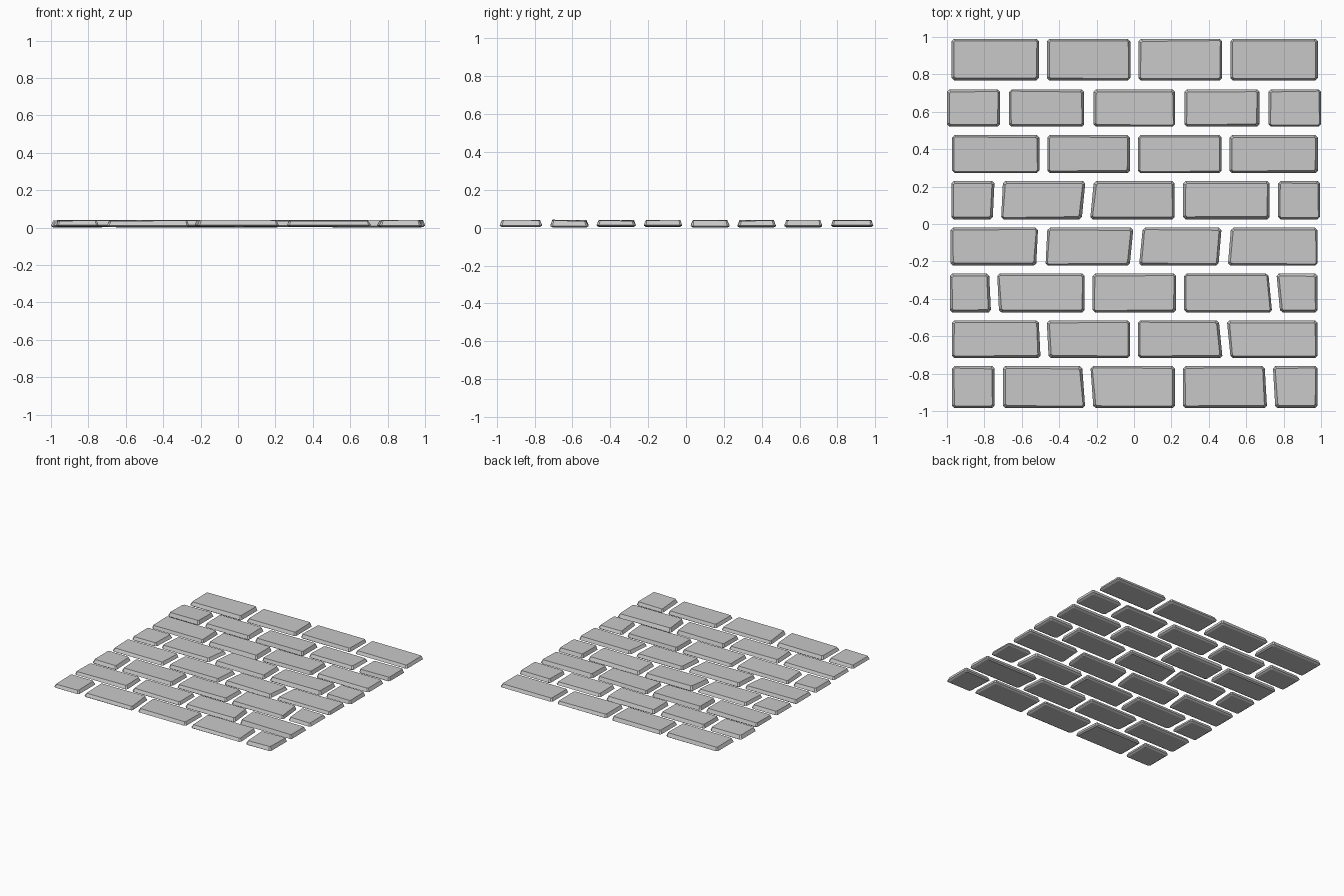
import bpy
import bmesh
import random
from mathutils import Vector

random.seed(4)

cube = bpy.data.objects.get("Cube")
if cube:
    bpy.data.objects.remove(cube)

stone = bpy.data.materials.new("stone_grey")
stone.use_nodes = True
grey = (0.58, 0.58, 0.58, 1)
stone.diffuse_color = grey
stone.node_tree.nodes["Principled BSDF"].inputs["Base Color"].default_value = grey

SIGNS = [Vector(s) for s in ((1, 1), (-1, 1), (-1, -1), (1, -1))]


def inset(quad, amount):
    """Move each corner inwards, a little unevenly."""
    return [c + s * (amount + random.uniform(-0.003, 0.003))
            for c, s in zip(quad, SIGNS)]


def cut_corners(quad, heights, size):
    """Turn four corners into a ring of eight points with chamfered corners."""
    ring = []
    for i, corner in enumerate(quad):
        for neighbour in (quad[i - 1], quad[(i + 1) % len(quad)]):
            p = corner + (neighbour - corner).normalized() * size
            ring.append((p.x, p.y, heights[i]))
    return ring


def make_brick(name, quad):
    """Slab with chamfered corners, bevelled underside and tapered sides."""
    base = random.triangular(0, 0.009, 0.008)
    # tilt the top as a plane so that it stays flat
    tilt_x, tilt_y = random.uniform(-0.002, 0.002), random.uniform(-0.002, 0.002)
    high = [0.04 + s.x * tilt_x + s.y * tilt_y for s in SIGNS]

    bm = bmesh.new()
    rings = [[bm.verts.new(p) for p in cut_corners(*level)] for level in (
        (inset(quad, 0.013), [base] * 4, 0.007),
        (quad, [base + 0.008] * 4, 0.013),
        (inset(quad, 0.012), high, 0.007))]
    bm.faces.new(rings[0][::-1])
    bm.faces.new(rings[-1])
    for lower, upper in zip(rings, rings[1:]):
        for i in range(len(lower)):
            j = (i + 1) % len(lower)
            bm.faces.new((lower[i], lower[j], upper[j], upper[i]))
    bmesh.ops.recalc_face_normals(bm, faces=bm.faces)
    mesh = bpy.data.meshes.new(name)
    bm.to_mesh(mesh)
    bm.free()
    mesh.materials.append(stone)
    brick = bpy.data.objects.new(name, mesh)
    bpy.context.collection.objects.link(brick)
    return brick


# Courses from back to front:
# front edge, back edge, left end, right end, joint gap, (joint centre, lean)
courses = [
    (.767, .99, -.975, .983, .044, [(-.487, 0), (.002, 0), (.493, 0)]),
    (.52, .72, -1, 1, .05, [(-.692, 0), (-.241, 0), (.245, 0), (.695, 0)]),
    (.272, .475, -.972, .983, .043, [(-.485, 0), (0, 0), (.49, 0)]),
    (.025, .23, -.977, .995, .045, [(-.728, .01), (-.247, .02), (.24, 0), (.748, 0)]),
    (-.223, -.02, -.98, .982, .05, [(-.493, .01), (.012, .02), (.485, .017)]),
    (-.473, -.265, -.985, .982, .043, [(-.748, -.01), (-.243, 0), (.247, 0), (.75, -.02)]),
    (-.717, -.515, -.973, .982, .043, [(-.483, -.01), (0, 0), (.485, -.02)]),
    (-.985, -.76, -.973, .982, .044, [(-.723, 0), (-.247, -.016), (.24, 0), (.727, -.013)]),
]

bricks = []
for row, (front, back, left, right, gap, joints) in enumerate(courses, 1):
    # outer ends act as joints whose far half is never used
    cuts = [(left - gap / 2, 0)] + joints + [(right + gap / 2, 0)]
    for col, ((a, lean_a), (b, lean_b)) in enumerate(zip(cuts, cuts[1:]), 1):
        x0, x1 = a + gap / 2, b - gap / 2
        quad = [Vector((x0 - lean_a / 2, front)), Vector((x1 - lean_b / 2, front)),
                Vector((x1 + lean_b / 2, back)), Vector((x0 + lean_a / 2, back))]
        bricks.append(make_brick(f"brick_row{row}_{col}", quad))

# Settle the paving on the ground
lowest = min(v.co.z for brick in bricks for v in brick.data.vertices)
for brick in bricks:
    for v in brick.data.vertices:
        v.co.z -= lowest
